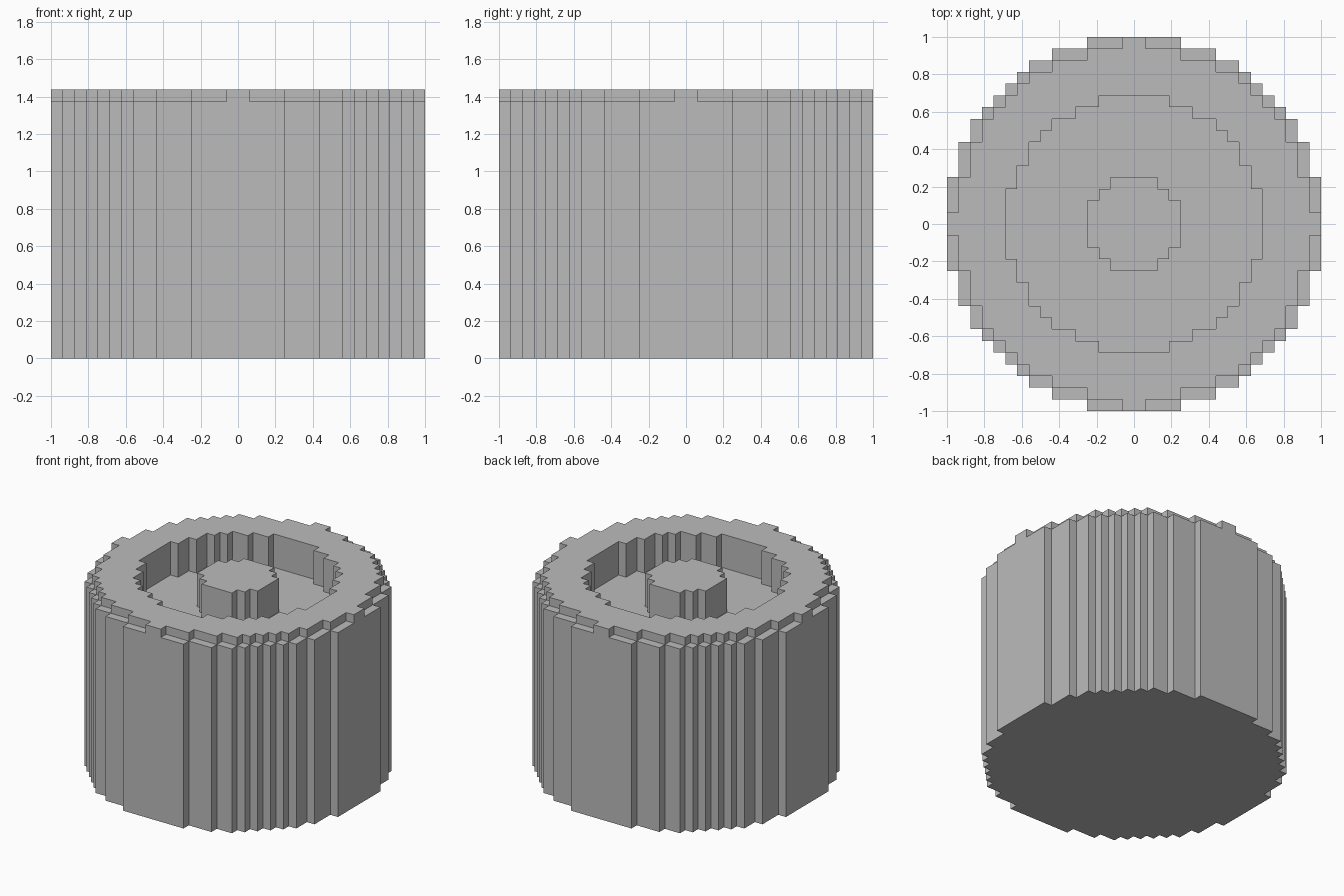
import bpy, bmesh, math

if "Cube" in bpy.data.objects:
    bpy.data.objects.remove(bpy.data.objects["Cube"])

U = 1 / 16            # block size
N = 16                # half width in blocks
FLOOR, LEDGE, TOP = 19, 22, 23   # block levels

grey = bpy.data.materials.new("stone grey")
grey.diffuse_color = (0.5, 0.5, 0.5, 1)
grey.use_nodes = True
grey.node_tree.nodes["Principled BSDF"].inputs["Base Color"].default_value = grey.diffuse_color
SIDES = ((1, 0), (-1, 0), (0, 1), (0, -1))


def in_disc(i, j, r):
    return math.hypot(i + 0.5, j + 0.5) <= r


def block_object(name, height, base, bottom):
    """Stepped solid whose block columns rise from base to height(i, j)."""
    bm = bmesh.new()
    levels = (0, FLOOR, LEDGE, TOP)

    def quad(pts):
        bm.faces.new([bm.verts.new((x * U, y * U, z * U)) for x, y, z in pts])

    for i in range(-N, N):
        for j in range(-N, N):
            h = height(i, j)
            if h <= base:
                continue
            c = [(i, j), (i + 1, j), (i + 1, j + 1), (i, j + 1)]
            quad([(x, y, h) for x, y in c])
            if bottom:
                quad([(x, y, base) for x, y in reversed(c)])
            # walls down to lower neighbours
            for (dx, dy), (a, b) in zip(SIDES, ((1, 2), (3, 0), (2, 3), (0, 1))):
                low = max(base, height(i + dx, j + dy))
                (ax, ay), (bx, by) = c[a], c[b]
                steps = [v for v in levels if low <= v <= h]
                for z0, z1 in zip(steps, steps[1:]):
                    quad([(ax, ay, z0), (bx, by, z0), (bx, by, z1), (ax, ay, z1)])
    bmesh.ops.remove_doubles(bm, verts=bm.verts, dist=U / 100)
    bmesh.ops.dissolve_limit(bm, angle_limit=0.01, verts=bm.verts, edges=bm.edges)
    me = bpy.data.meshes.new(name)
    bm.to_mesh(me)
    bm.free()
    me.materials.append(grey)
    ob = bpy.data.objects.new(name, me)
    bpy.context.collection.objects.link(ob)
    return ob


def tub_height(i, j):
    if not in_disc(i, j, 16):
        return 0
    if in_disc(i, j, 10.95):          # round recess
        return FLOOR
    tip = max(i, -i - 1, j, -j - 1) == 15 and min(abs(i + 0.5), abs(j + 0.5)) < 1
    inside = all(in_disc(i + dx, j + dy, 16) for dx, dy in SIDES)
    return TOP if tip or inside else LEDGE   # lowered outer ledge


# Round drum with recess and stepped rim
block_object("drum", tub_height, 0, True)
# Central column standing in the recess
block_object("central_column", lambda i, j: TOP if in_disc(i, j, 4) else 0, FLOOR, False)
